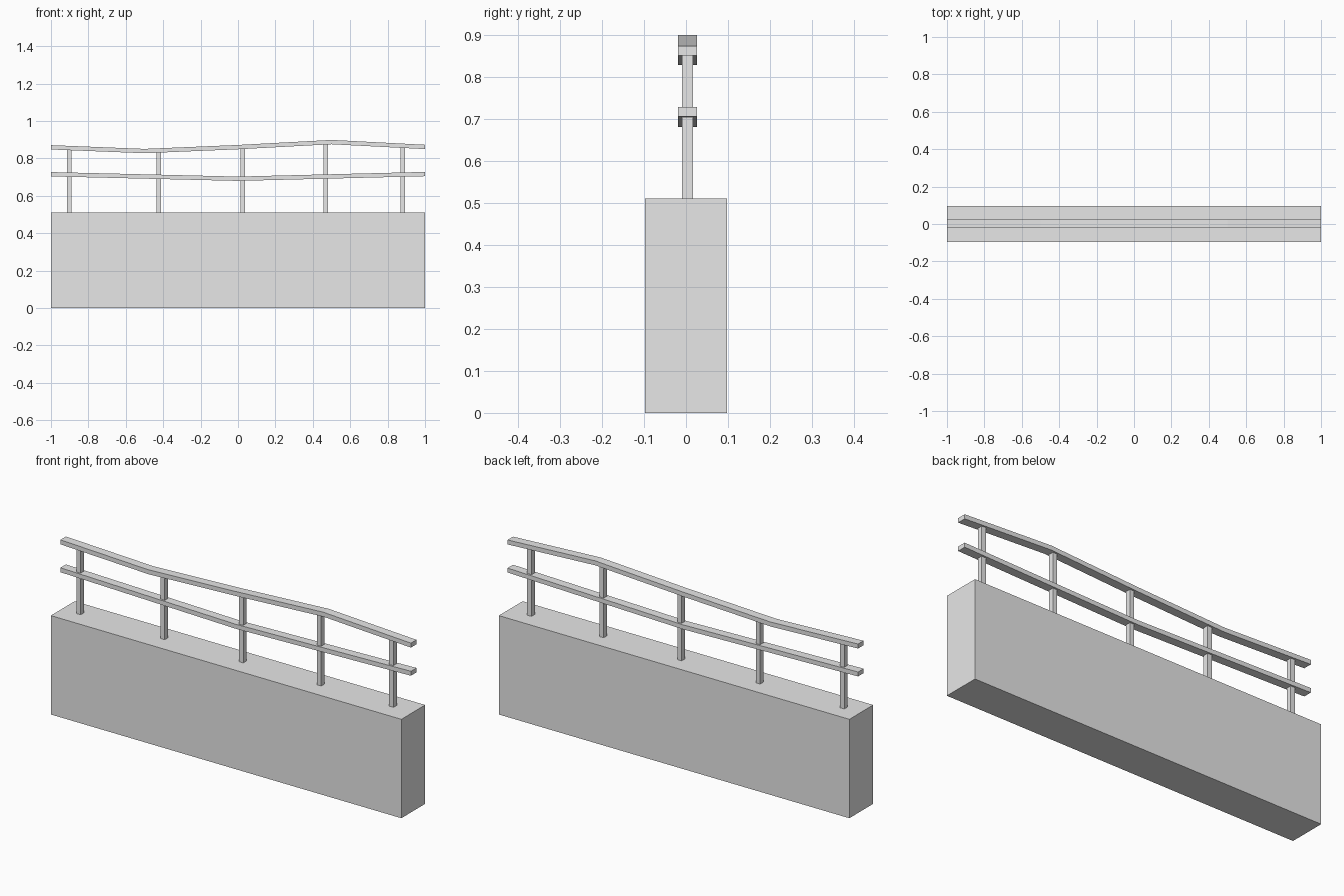
import bpy
import bmesh
from mathutils import Matrix, Vector

cube = bpy.data.objects.get("Cube")
if cube:
    bpy.data.objects.remove(cube, do_unlink=True)

# Single plain grey
GREY = (0.8, 0.8, 0.8, 1.0)
grey = bpy.data.materials.new("plain_grey")
grey.use_nodes = True
grey.diffuse_color = GREY
grey.node_tree.nodes["Principled BSDF"].inputs["Base Color"].default_value = GREY

RAIL_Y = 0.0035
RAIL_DEPTH = 0.045
RAIL_HEIGHT = 0.023
POST_WIDTH = 0.024


def add_object(name, bm):
    bmesh.ops.recalc_face_normals(bm, faces=bm.faces[:])
    mesh = bpy.data.meshes.new(name)
    bm.to_mesh(mesh)
    bm.free()
    mesh.materials.append(grey)
    obj = bpy.data.objects.new(name, mesh)
    bpy.context.collection.objects.link(obj)
    return obj


def box(name, size, center):
    bm = bmesh.new()
    matrix = Matrix.Translation(center) @ Matrix.Diagonal(Vector(size).to_4d())
    bmesh.ops.create_cube(bm, size=1, matrix=matrix)
    return add_object(name, bm)


def rail(name, path):
    """Sweep a rectangular section along (x, top height) points."""
    bm = bmesh.new()
    half = RAIL_DEPTH / 2
    corners = [(-half, 0), (half, 0), (half, -RAIL_HEIGHT), (-half, -RAIL_HEIGHT)]
    rings = [[bm.verts.new((x, RAIL_Y + dy, top + dz)) for dy, dz in corners]
             for x, top in path]
    for a, b in zip(rings, rings[1:]):
        for i in range(4):
            j = (i + 1) % 4
            bm.faces.new((a[i], a[j], b[j], b[i]))
    bm.faces.new(rings[0])
    bm.faces.new(rings[-1])
    return add_object(name, bm)


def height_at(path, x):
    for (x0, z0), (x1, z1) in zip(path, path[1:]):
        if x0 <= x <= x1:
            return z0 + (z1 - z0) * (x - x0) / (x1 - x0)


# Solid wall
WALL_TOP = 0.51
box("wall", (2, 0.194, WALL_TOP), (0, 0, WALL_TOP / 2))

# Gently bent rails
top_path = [(-1, 0.871), (-0.5, 0.851), (0, 0.872), (0.5, 0.899), (1, 0.873)]
rail("top_rail", top_path)
rail("middle_rail", [(-1, 0.727), (0, 0.703), (1, 0.728)])

# Posts reach from the wall into the top rail
for number, x in enumerate((-0.903, -0.423, 0.025, 0.47, 0.882), 1):
    top = height_at(top_path, x) - RAIL_HEIGHT / 2
    box(f"post_{number}", (POST_WIDTH, 0.027, top - WALL_TOP),
        (x, RAIL_Y, (top + WALL_TOP) / 2))
